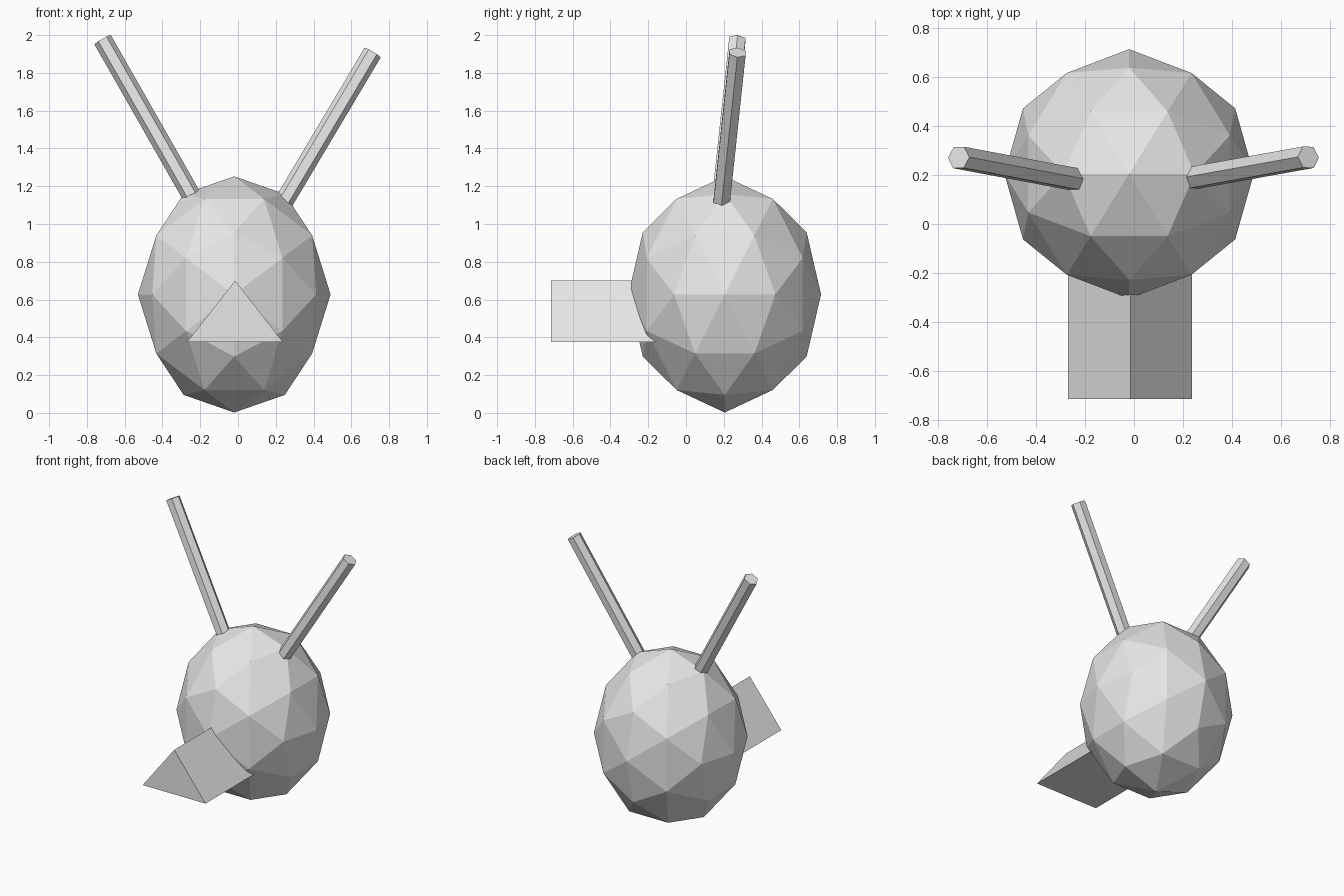
import bpy
import bmesh
from mathutils import Matrix, Vector

cube = bpy.data.objects.get("Cube")
if cube:
    bpy.data.objects.remove(cube, do_unlink=True)

grey = bpy.data.materials.new("plain grey")
grey.use_nodes = True
grey.diffuse_color = (0.8, 0.8, 0.8, 1)
for node in grey.node_tree.nodes:
    if node.type == 'BSDF_PRINCIPLED':
        node.inputs["Base Color"].default_value = (0.8, 0.8, 0.8, 1)


def add_object(name, bm):
    bmesh.ops.recalc_face_normals(bm, faces=bm.faces[:])
    mesh = bpy.data.meshes.new(name)
    bm.to_mesh(mesh)
    bm.free()
    mesh.materials.append(grey)
    obj = bpy.data.objects.new(name, mesh)
    bpy.context.collection.objects.link(obj)
    return obj


# Head: an icosahedron with its symmetry planes on the axes, split once into a
# faceted ball and stretched upward
bm = bmesh.new()
golden = (1 + 5 ** 0.5) / 2
for a in (-1, 1):
    for b in (-golden, golden):
        for co in ((b, a, 0), (0, b, a), (a, 0, b)):
            bm.verts.new(co)
bmesh.ops.convex_hull(bm, input=bm.verts[:])
bmesh.ops.subdivide_edges(bm, edges=bm.edges[:], cuts=1, use_grid_fill=True)
for v in bm.verts:
    v.co.normalize()
    v.co = Vector((v.co.x * 0.51, v.co.y * 0.51, v.co.z * 0.625))
    v.co += Vector((-0.02, 0.205, 0.627))
add_object("head", bm)

# Beak: a triangular prism pointing forward
bm = bmesh.new()
profile = [(-0.27, 0.375), (0.238, 0.375), (-0.015, 0.70)]
front = bm.faces.new([bm.verts.new((x, -0.715, z)) for x, z in profile])
back = bmesh.ops.extrude_face_region(bm, geom=[front], use_keep_orig=True)
for v in back["geom"]:
    if isinstance(v, bmesh.types.BMVert):
        v.co.y = -0.12
add_object("beak", bm)


# Antennae: six-sided rods with their lower ends sunk into the head
def antenna(name, base, tip):
    base, tip = Vector(base), Vector(tip)
    axis = (tip - base).normalized()
    base -= axis * 0.05
    turn = Vector((0, 0, 1)).rotation_difference(axis).to_matrix().to_4x4()
    bm = bmesh.new()
    bmesh.ops.create_cone(
        bm, cap_ends=True, segments=6, radius1=0.05, radius2=0.05,
        depth=(tip - base).length,
        matrix=Matrix.Translation((base + tip) / 2) @ turn
        @ Matrix.Rotation(1.5708, 4, 'Z'))
    add_object(name, bm)


antenna("left_antenna", (0.25, 0.19, 1.13), (0.713, 0.273, 1.908))
antenna("right_antenna", (-0.255, 0.185, 1.165), (-0.717, 0.272, 1.976))
